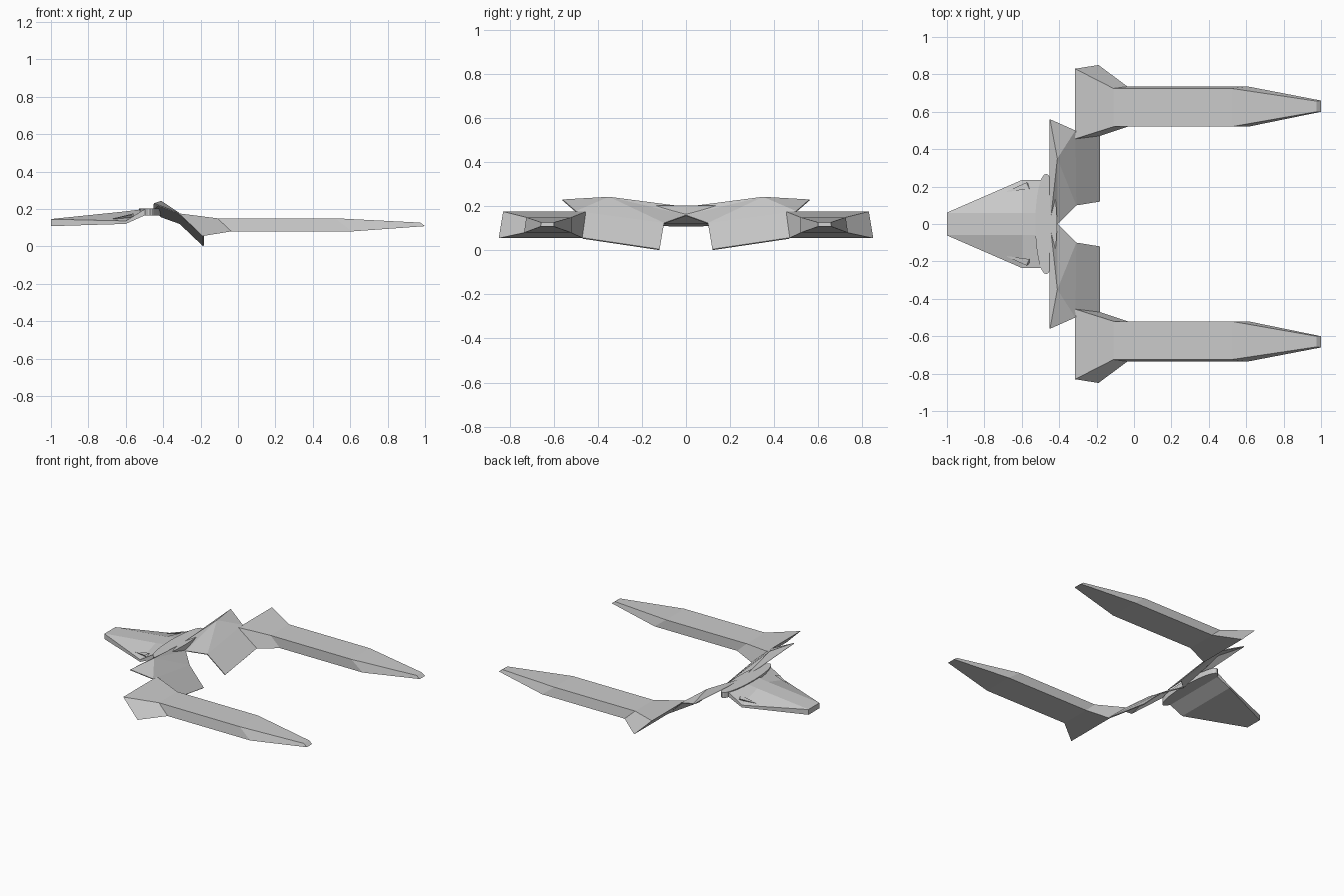
import bpy
import bmesh
import math

if "Cube" in bpy.data.objects:
    bpy.data.objects.remove(bpy.data.objects["Cube"])

grey = bpy.data.materials.new("light grey")
grey.diffuse_color = (0.6, 0.6, 0.6, 1)
grey.use_nodes = True
grey.node_tree.nodes["Principled BSDF"].inputs["Base Color"].default_value = grey.diffuse_color


def make(name, verts, faces, mirror=True, thickness=0):
    """Flat-shaded part, mirrored across the centre plane when paired."""
    mesh = bpy.data.meshes.new(name)
    mesh.from_pydata(verts, [], faces)
    bm = bmesh.new()
    bm.from_mesh(mesh)
    bmesh.ops.recalc_face_normals(bm, faces=bm.faces)
    bm.to_mesh(mesh)
    bm.free()
    mesh.materials.append(grey)
    obj = bpy.data.objects.new(name, mesh)
    bpy.context.collection.objects.link(obj)
    if thickness:
        mod = obj.modifiers.new("thickness", 'SOLIDIFY')
        mod.thickness = thickness
        mod.offset = 0
    if mirror:
        mod = obj.modifiers.new("pair", 'MIRROR')
        mod.use_axis = (False, True, False)
        mod.use_mirror_merge = False
    return obj


def loft(name, rings, mirror=True):
    """Skin a list of equal-length rings and cap both ends."""
    n = len(rings[0])
    verts = [p for ring in rings for p in ring]
    faces = [tuple(range(n)), tuple(range(len(verts) - n, len(verts)))]
    for r in range(len(rings) - 1):
        for i in range(n):
            j = (i + 1) % n
            faces.append((r * n + i, r * n + j, (r + 1) * n + j, (r + 1) * n + i))
    return make(name, verts, faces, mirror)


# Front hull: flat centre strip, sloping shoulders, thin side band, flat belly
hull_rings = []
for x, z_top, y_side, z_up, z_low in [(-1.0, .146, .061, .145, .108),
                                      (-.6, .187, .235, .136, .12),
                                      (-.5, .2, .235, .198, .165),
                                      (-.455, .2, .235, .198, .165)]:
    half = [(x, .06, z_top), (x, y_side, z_up), (x, y_side, z_low)]
    hull_rings.append(half + [(px, -py, pz) for px, py, pz in reversed(half)])
loft("front_hull", hull_rings, mirror=False)

# Slim oval disc at the back of the hull
oval = [(-.47 + .058 * math.cos(a), .268 * math.sin(a))
        for a in (2 * math.pi * i / 32 for i in range(32))]
loft("oval_collar", [[(x, y, z) for x, y in oval] for z in (.165, .203)], mirror=False)

# Small wedge vents on the hull shoulders
make("shoulder_vent",
     [(-.69, .17, .143), (-.56, .188, .176), (-.56, .215, .155), (-.575, .222, .168)],
     [(0, 1, 3), (0, 3, 2), (0, 2, 1), (1, 2, 3)])

# Folded wing plates joining hull and engines
make("wing",
     [(-.45, 0, .195), (-.45, .56, .228),
      (-.41, 0, .158), (-.41, .35, .24),
      (-.31, .10, .122), (-.315, .5, .176),
      (-.185, .12, .003), (-.185, .47, .055)],
     [(0, 3, 2), (0, 1, 3), (1, 5, 3), (2, 3, 4), (3, 5, 4), (4, 5, 7, 6)],
     thickness=.006)

# Long engines: flared intake, straight body, tapered tail
# each station: top (x, z, inner y, outer y), then the same for the bottom
stations = [((-.315, .176, .455, .83), (-.19, .055, .468, .85)),
            ((-.11, .15, .52, .725), (-.035, .08, .52, .735)),
            ((.52, .15, .52, .725), (.61, .08, .52, .735)),
            ((.975, .127, .6, .657), (1.0, .108, .6, .66))]
loft("engine", [[(t[0], t[2], t[1]), (t[0], t[3], t[1]),
                 (b[0], b[3], b[1]), (b[0], b[2], b[1])] for t, b in stations])
